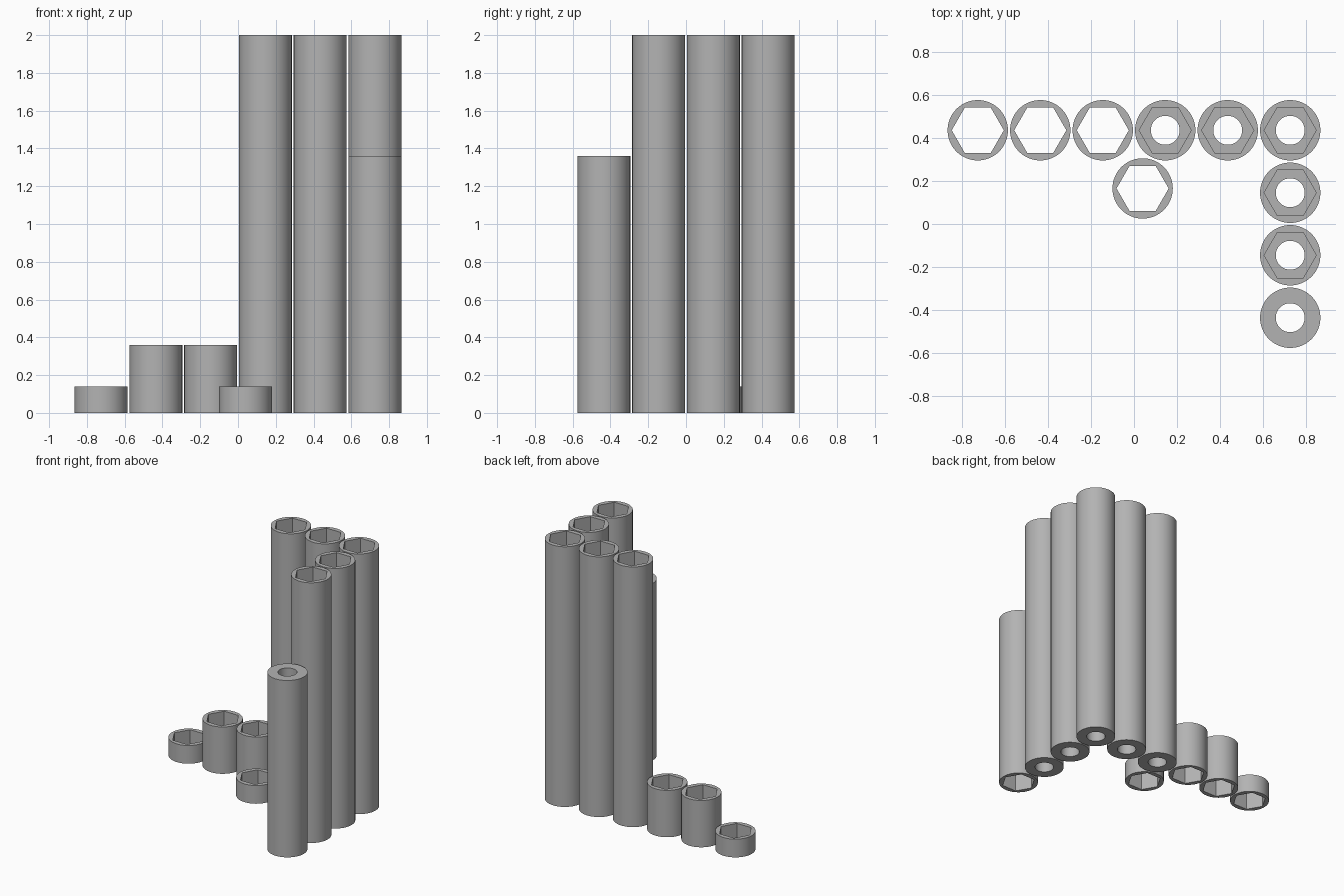
import bpy, bmesh, math

if "Cube" in bpy.data.objects:
    bpy.data.objects.remove(bpy.data.objects["Cube"])

R_OUT, R_HEX, R_ROD = 0.14, 0.121, 0.067
POCKET = 0.36      # depth of the hexagonal pocket
SEG = 64

grey = bpy.data.materials.new("grey")
grey.diffuse_color = (0.45, 0.45, 0.45, 1)
grey.use_nodes = True
grey.node_tree.nodes["Principled BSDF"].inputs["Base Color"].default_value = grey.diffuse_color


def ring(bm, radius, sides, z):
    """Closed loop of edges at height z."""
    vs = [bm.verts.new((radius * math.cos(2 * math.pi * i / sides),
                        radius * math.sin(2 * math.pi * i / sides), z))
          for i in range(sides)]
    return [bm.edges.new((vs[i], vs[(i + 1) % sides])) for i in range(sides)]


def wall(bm, a, b):
    """Quads joining two matching loops."""
    for e, f in zip(a, b):
        ev = list(e.verts)
        fv = list(f.verts)
        bm.faces.new((ev[0], ev[1], fv[1], fv[0]))


def cap(bm, outer, inner):
    """Flat face between an outer and an inner loop."""
    bmesh.ops.triangle_fill(bm, edges=outer + inner, use_beauty=True,
                            normal=(0, 0, 1))


def spacer(name, x, y, height, style):
    bm = bmesh.new()
    low, high = ring(bm, R_OUT, SEG, 0), ring(bm, R_OUT, SEG, height)
    wall(bm, low, high)
    if style == "hex_through":
        h0, h1 = ring(bm, R_HEX, 6, 0), ring(bm, R_HEX, 6, height)
        wall(bm, h0, h1)
        cap(bm, low, h0)
        cap(bm, high, h1)
    else:
        # rod bore at the bottom, hexagonal pocket at the top
        shelf = height - POCKET
        r0, r1 = ring(bm, R_ROD, SEG, 0), ring(bm, R_ROD, SEG, shelf)
        h0, h1 = ring(bm, R_HEX, 6, shelf), ring(bm, R_HEX, 6, height)
        wall(bm, r0, r1)
        wall(bm, h0, h1)
        cap(bm, low, r0)
        cap(bm, h0, r1)
        cap(bm, high, h1)
        if style == "pocket_down":
            for v in bm.verts:
                v.co.z = height - v.co.z
    bmesh.ops.recalc_face_normals(bm, faces=bm.faces)
    me = bpy.data.meshes.new(name)
    bm.to_mesh(me)
    bm.free()
    me.materials.append(grey)
    ob = bpy.data.objects.new(name, me)
    ob.location = (x, y, 0)
    bpy.context.collection.objects.link(ob)
    bpy.ops.object.select_all(action='DESELECT')
    ob.select_set(True)
    bpy.context.view_layer.objects.active = ob
    bpy.ops.object.shade_smooth_by_angle(angle=math.radians(30))


P = 0.29           # spacing between neighbours
X, Y = 2.5 * P, 1.5 * P

# Short hexagonal rings
spacer("short_ring_left", -X, Y, 0.14, "hex_through")
spacer("short_ring_front", 0.04, 0.165, 0.14, "hex_through")

# Medium hexagonal sleeves
for i in (1, 2):
    spacer(f"hex_sleeve_{i}", -X + i * P, Y, 0.36, "hex_through")

# Tall tubes along the back row and the right column
for i in (3, 4, 5):
    spacer(f"back_tube_{i - 2}", -X + i * P, Y, 2.0, "pocket_up")
for i in (1, 2):
    spacer(f"side_tube_{i}", X, Y - i * P, 2.0, "pocket_up")

# Shorter tube with its pocket facing down
spacer("inverted_tube", X, Y - 3 * P, 1.36, "pocket_down")
